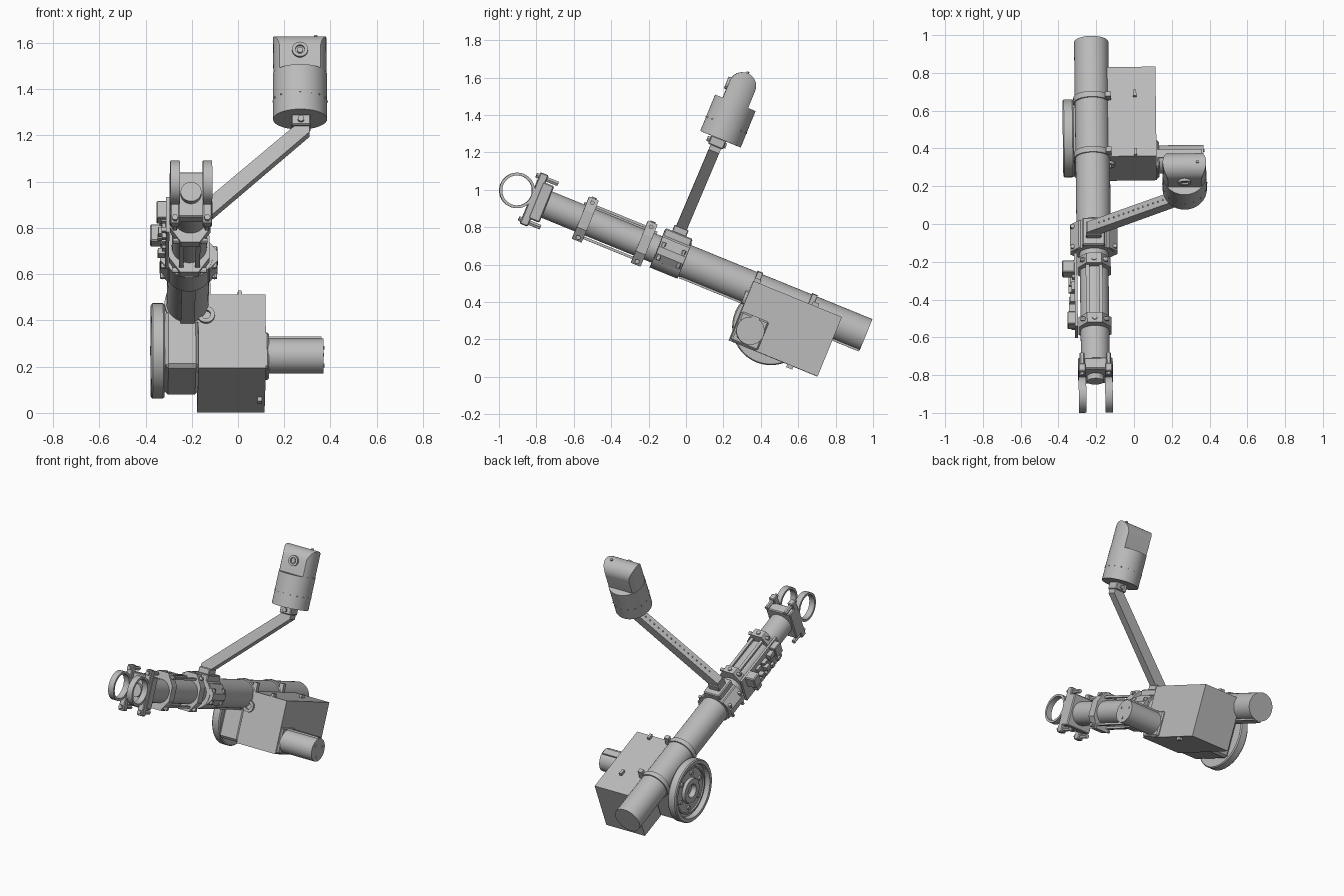
import bpy, bmesh, math, random
from mathutils import Matrix, Vector

if "Cube" in bpy.data.objects:
    bpy.data.objects.remove(bpy.data.objects["Cube"], do_unlink=True)

random.seed(4)
grey = bpy.data.materials.new("plain_grey")
grey.use_nodes = True
grey.diffuse_color = (0.5, 0.5, 0.5, 1)
grey.node_tree.nodes["Principled BSDF"].inputs["Base Color"].default_value = (0.5, 0.5, 0.5, 1)

# Tilted frame shared by all parts: x across, y along the main tube, z away from it
FRAME = (Matrix.Translation((-0.214, 0, 0.617)) @ Matrix.Rotation(math.radians(0.75), 4, 'Z')
         @ Matrix.Rotation(math.radians(-22.2), 4, 'X'))
AXES = {'x': lambda a, b, h: (h, a, b),
        'y': lambda a, b, h: (a, h, b),
        'z': lambda a, b, h: (a, b, h)}
made = []


def finish(name, bm):
    bmesh.ops.recalc_face_normals(bm, faces=bm.faces)
    mesh = bpy.data.meshes.new(name)
    bm.to_mesh(mesh)
    bm.free()
    mesh.materials.append(grey)
    obj = bpy.data.objects.new(name, mesh)
    obj.matrix_world = FRAME
    bpy.context.collection.objects.link(obj)
    made.append(obj)
    return obj


def box(name, xs, ys, zs, bevel=0):
    bm = bmesh.new()
    bmesh.ops.create_cube(bm, size=1)
    for v in bm.verts:
        v.co = [(r[0] + r[1]) / 2 + c * (r[1] - r[0]) for r, c in zip((xs, ys, zs), v.co)]
    if bevel:
        bmesh.ops.bevel(bm, geom=bm.edges[:], offset=bevel, segments=1, affect='EDGES')
    return finish(name, bm)


def prism(name, pts, axis, h0, h1):
    bm = bmesh.new()
    face = bm.faces.new([bm.verts.new(AXES[axis](a, b, h0)) for a, b in pts])
    top = bmesh.ops.extrude_face_region(bm, geom=[face])["geom"]
    move = Vector(AXES[axis](0, 0, h1 - h0))
    bmesh.ops.translate(bm, vec=move, verts=[g for g in top if isinstance(g, bmesh.types.BMVert)])
    return finish(name, bm)


def lathe(name, profile, axis, centre, sides=48, closed=True):
    """Turn (radius, height) points about an axis through the centre."""
    bm = bmesh.new()
    rows = []
    for i in range(sides):
        t = math.tau * i / sides
        rows.append([bm.verts.new(Vector(centre) + Vector(
            AXES[axis](r * math.cos(t), r * math.sin(t), h))) for r, h in profile])
    n = len(profile)
    for i in range(sides):
        p, q = rows[i], rows[(i + 1) % sides]
        for j in range(n if closed else n - 1):
            k = (j + 1) % n
            bm.faces.new((p[j], q[j], q[k], p[k]))
    if not closed:
        for end in (0, -1):
            bm.faces.new([row[end] for row in rows])
    return finish(name, bm)


def cyl(name, axis, centre, r, h0, h1, sides=40):
    return lathe(name, [(r, h0), (r, h1)], axis, centre, sides, closed=False)


def ring(name, axis, centre, r_in, r_out, h0, h1, sides=48):
    return lathe(name, [(r_in, h0), (r_out, h0), (r_out, h1), (r_in, h1)], axis, centre, sides)


# Main tube: slim front, wider back
O = (0, 0, 0)
cyl("front_tube", 'y', O, 0.076, -0.83, -0.1)
cyl("rear_tube", 'y', O, 0.091, -0.1, 1.039)
box("tube_bottom_rail", (-0.03, 0.03), (0.0, 1.035), (-0.097, -0.08))

# Fork rings and their clamp at the front end
box("fork_plate", (-0.092, 0.092), (-0.87, -0.805), (-0.105, 0.105), 0.006)
cyl("fork_socket", 'y', O, 0.045, -0.9, -0.86)
for s, side in ((-1, "right"), (1, "left")):
    lo, hi = sorted((s * 0.05, s * 0.09))
    ring(side + "_fork_ring", 'x', (0, -0.98, 0.01), 0.08, 0.095, lo, hi)
    box(side + "_fork_tab", (lo, hi), (-0.9, -0.855), (-0.148, 0.148), 0.005)
    for z in (-0.125, 0.125):
        cyl(side + "_fork_bolt", 'y', (s * 0.07, 0, z), 0.014, -0.915, -0.79, 6)

# Angular clamps, joined by rails
octagon = [(sx * a, sz * b) for sx, sz, pts in (
    (1, 1, ((0.088, 0.05), (0.04, 0.125))), (-1, 1, ((0.04, 0.125), (0.088, 0.05))),
    (-1, -1, ((0.088, 0.05), (0.04, 0.118))), (1, -1, ((0.04, 0.118), (0.088, 0.05))))
    for a, b in pts]
for y in (-0.583, -0.243):
    prism("tube_clamp", octagon, 'y', y - 0.028, y + 0.028)
    for s in (-1, 1):
        cyl("clamp_bolt", 'x', (0, y, s * 0.1), 0.012, -0.075, 0.075, 12)
    cyl("clamp_top_bolt", 'z', (0, y, 0), 0.014, 0.12, 0.132, 12)
for s in (-1, 1):
    for x in (-0.035, 0.035):
        box("clamp_rail", (x - 0.01, x + 0.01), (-0.583, -0.243), (s * 0.09 - 0.007, s * 0.09 + 0.007))

# Circuit board on the right side
box("circuit_board", (-0.105, -0.09), (-0.62, -0.2), (-0.075, 0.09))
box("board_connector", (-0.17, -0.1), (-0.31, -0.24), (0.01, 0.09), 0.006)
box("board_small_connector", (-0.145, -0.1), (-0.6, -0.53), (0.0, 0.08), 0.004)
for i in range(5):
    for j in range(3):
        y, z = -0.57 + i * 0.065, -0.045 + j * 0.045
        w, d = random.uniform(0.01, 0.025), random.uniform(0.008, 0.018)
        box("board_component", (-0.105 - random.uniform(0.01, 0.035), -0.1),
            (y - w, y + w), (z - d, z + d))

# Collar holding the camera arm
ring("arm_collar", 'y', O, 0.07, 0.103, -0.168, -0.008)
prism("collar_ears", [(-0.125, -0.02), (-0.09, -0.06), (0.09, -0.06), (0.125, -0.02),
                      (0.125, 0.02), (0.08, 0.075), (-0.08, 0.075), (-0.125, 0.02)], 'y', -0.165, -0.01)
for s in (-1, 1):
    for y in (-0.145, -0.03):
        cyl("collar_bolt", 'z', (s * 0.112, y, 0), 0.011, -0.05, 0.05, 12)
box("collar_pad", (-0.06, 0.06), (-0.168, -0.012), (0.06, 0.124), 0.006)
box("arm_foot", (-0.04, 0.04), (-0.13, -0.05), (0.1, 0.16), 0.004)

# Diagonal arm with a row of fasteners
prism("camera_arm", [(0.035, 0.15), (0.525, 0.598), (0.525, 0.67), (0.46, 0.67),
                     (0.46, 0.626), (-0.035, 0.18), (-0.035, 0.15)], 'y', -0.12, -0.06)
for i in range(16):
    x = 0.03 + 0.026 * i
    z = 0.18 + (x + 0.035) * 0.901
    cyl("arm_fastener", 'z', (x, -0.09, z), 0.004, -0.006, 0.005, 6)
box("head_bracket", (0.447, 0.53), (-0.135, -0.05), (0.625, 0.675), 0.005)
cyl("bracket_bolt", 'y', (0.488, 0, 0.65), 0.014, -0.15, -0.04, 12)

# Camera head: round body, flat sided upper part with a rolled top
HX, HY = 0.485, -0.082
cyl("head_body", 'z', (HX, HY, 0), 0.117, 0.672, 0.882, 64)
bm = bmesh.new()
bmesh.ops.create_cone(bm, cap_ends=True, segments=64, radius1=0.115, radius2=0.115, depth=0.25,
                      matrix=Matrix.Translation((HX, HY, 0.965)))
for k in range(19):
    t = math.pi * k / 18
    n = Vector((0, math.cos(t), math.sin(t)))
    cut = bmesh.ops.bisect_plane(bm, geom=bm.verts[:] + bm.edges[:] + bm.faces[:], dist=1e-6,
                                 plane_co=Vector((HX, HY, 0.98)) + n * 0.073,
                                 plane_no=n, clear_outer=True)["geom_cut"]
    bmesh.ops.edgenet_fill(bm, edges=[g for g in cut if isinstance(g, bmesh.types.BMEdge)])
finish("head_dome", bm)
ring("lens_ring", 'y', (HX, HY, 0.965), 0.02, 0.034, -0.086, -0.07, 32)
cyl("lens", 'y', (HX, HY, 0.965), 0.013, -0.08, -0.07, 24)
cyl("head_knob", 'z', (HX + 0.07, HY, 0), 0.008, 1.04, 1.062, 12)
for k in range(16):
    t = math.tau * k / 16
    box("head_rivet", *[(c - 0.003, c + 0.003) for c in (
        HX + 0.117 * math.cos(t), HY + 0.117 * math.sin(t), 0.755)])

# Drive box under the tube
box("drive_box", (0.046, 0.338), (0.37, 0.88), (-0.305, 0.038))
for y in (0.39, 0.725):
    box("lid_latch", (0.218, 0.235), (y - 0.018, y + 0.018), (0.03, 0.058))
box("bottom_latch", (0.305, 0.325), (0.705, 0.74), (-0.322, -0.3))
ring("box_port", 'y', (0.08, 0, -0.06), 0.02, 0.038, 0.355, 0.375, 24)
for y in (0.39, 0.705):
    ring("tube_strap", 'y', O, 0.08, 0.099, y - 0.016, y + 0.016)
    box("strap_lug", (0.07, 0.1), (y - 0.014, y + 0.014), (0.02, 0.095))

# Side motor
MOTOR = (0, 0.452, -0.216)
cyl("motor", 'x', MOTOR, 0.075, 0.33, 0.588)
box("motor_flange", (0.33, 0.352), (0.375, 0.53), (-0.3, -0.135), 0.008)
box("motor_key", (0.34, 0.58), (0.43, 0.475), (-0.148, -0.134))
for k in range(3):
    t = math.tau * k / 3 + 0.5
    cyl("motor_bolt", 'x', (0, MOTOR[1] + 0.045 * math.cos(t), MOTOR[2] + 0.045 * math.sin(t)),
        0.008, 0.58, 0.592, 12)

# Wheel and the housing that carries it
WHEEL = (0, 0.553, -0.151)
box("wheel_housing", (-0.098, 0.05), (0.372, 0.7), (-0.3, -0.03), 0.015)
lathe("wheel", [(0.035, -0.098), (0.2, -0.098), (0.206, -0.105), (0.206, -0.15), (0.2, -0.157),
                (0.178, -0.157), (0.172, -0.125), (0.085, -0.125), (0.08, -0.145),
                (0.045, -0.145), (0.035, -0.12)], 'x', WHEEL, 64)
cyl("wheel_axle", 'x', WHEEL, 0.036, -0.115, -0.08, 24)
ring("wheel_inner_rib", 'x', WHEEL, 0.145, 0.155, -0.135, -0.12)
for k in range(6):
    t = math.tau * k / 6
    cyl("wheel_bolt", 'x', (0, WHEEL[1] + 0.115 * math.cos(t), WHEEL[2] + 0.115 * math.sin(t)),
        0.014, -0.137, -0.12, 12)

# Smooth round parts, keep hard edges
bpy.ops.object.select_all(action='DESELECT')
for obj in made:
    obj.select_set(True)
bpy.context.view_layer.objects.active = made[0]
bpy.ops.object.shade_smooth_by_angle(angle=math.radians(30))
